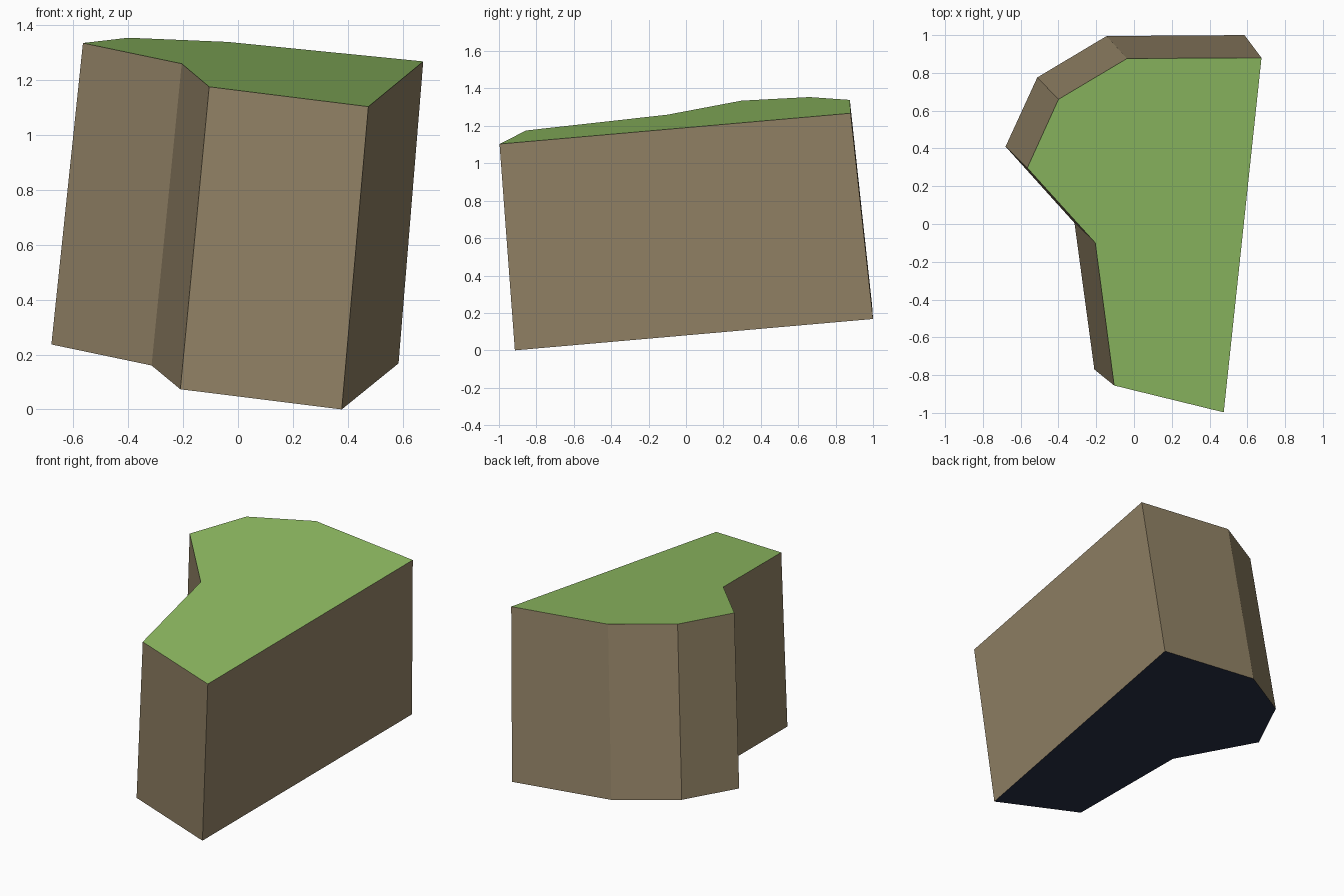
import bpy, bmesh

if "Cube" in bpy.data.objects:
    bpy.data.objects.remove(bpy.data.objects["Cube"])


def material(name, rgb):
    m = bpy.data.materials.new(name)
    m.diffuse_color = (*rgb, 1.0)
    m.use_nodes = True
    m.node_tree.nodes["Principled BSDF"].inputs["Base Color"].default_value = m.diffuse_color
    return m


# Plan outlines of the tilted block, counter-clockwise from above
top_outline = [(0.475, -0.997), (0.675, 0.88), (-0.037, 0.876), (-0.40, 0.66),
               (-0.565, 0.297), (-0.205, -0.10), (-0.105, -0.855)]
base_outline = [(0.378, -0.915), (0.585, 1.0), (-0.145, 0.995), (-0.512, 0.776),
                (-0.68, 0.41), (-0.315, 0.005), (-0.21, -0.77)]


def tilted(points, height):
    # Both caps lie on parallel sloping planes
    return [(x, y, height - 0.1004 * x + 0.0984 * y) for x, y in points]


bm = bmesh.new()
top = [bm.verts.new(p) for p in tilted(top_outline, 1.249)]
base = [bm.verts.new(p) for p in tilted(base_outline, 0.128)]

# Grass cap, dark underside, earth walls
bm.faces.new(top).material_index = 1
bm.faces.new(base[::-1]).material_index = 2
n = len(top)
for i in range(n):
    j = (i + 1) % n
    bm.faces.new((base[i], base[j], top[j], top[i])).material_index = 0

mesh = bpy.data.meshes.new("ground_block")
bm.normal_update()
bm.to_mesh(mesh)
bm.free()
mesh.materials.append(material("earth brown", (0.296, 0.231, 0.136)))
mesh.materials.append(material("grass green", (0.275, 0.503, 0.122)))
mesh.materials.append(material("dark underside", (0.019, 0.026, 0.054)))
block = bpy.data.objects.new("ground_block", mesh)
bpy.context.collection.objects.link(block)
